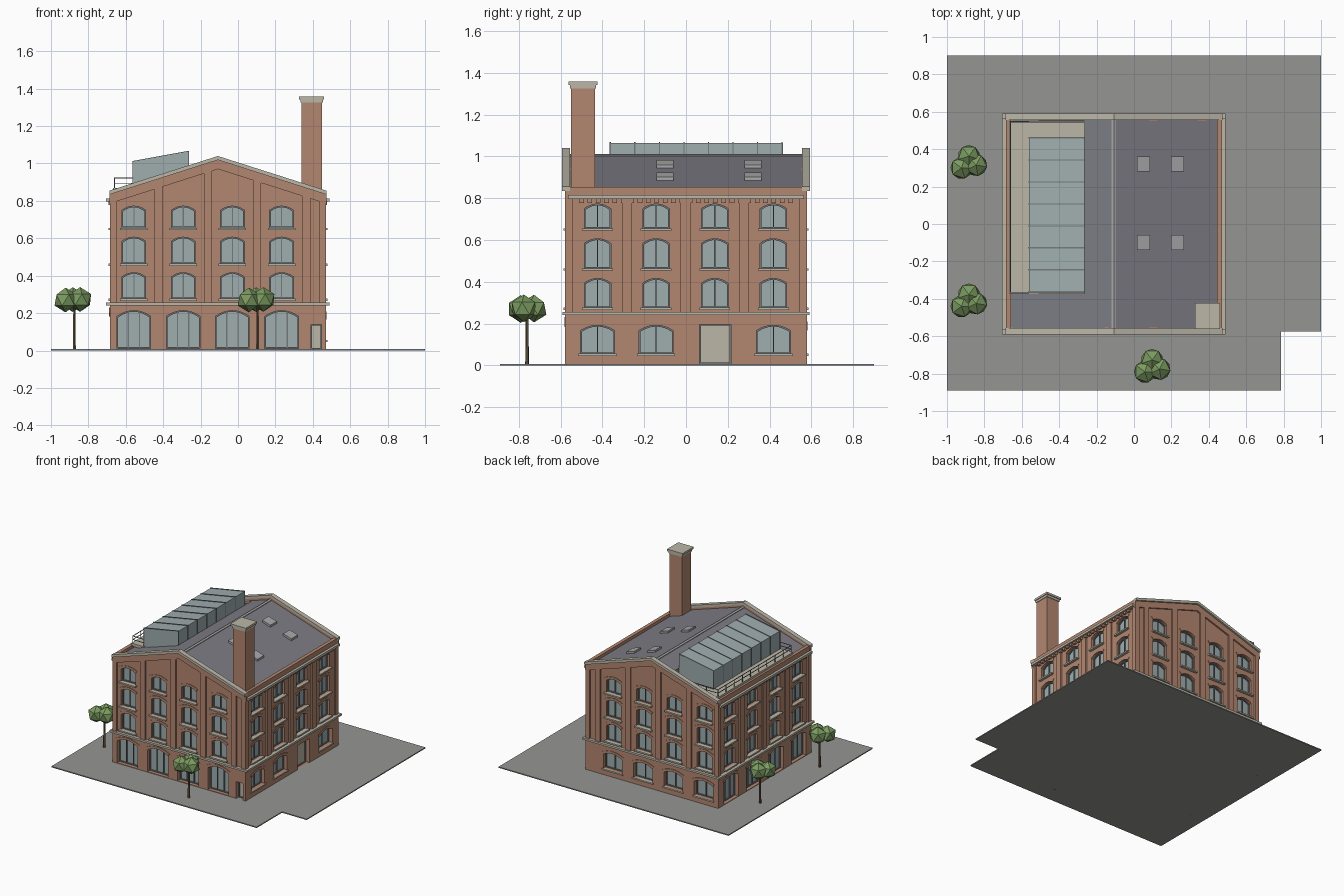
import bpy, bmesh, math
from mathutils import Matrix, Vector

if "Cube" in bpy.data.objects:
    bpy.data.objects.remove(bpy.data.objects["Cube"])

COL = dict(brick=(.45, .24, .16), stone=(.5, .47, .39), roof=(.2, .2, .23), glass=(.35, .42, .43),
           frame=(.17, .19, .2), paving=(.3, .3, .29), leaf=(.2, .33, .12), bark=(.15, .1, .06),
           metal=(.4, .4, .41))
MATS = {}
for k, c in COL.items():
    MATS[k] = bpy.data.materials.new(k)
    MATS[k].diffuse_color = (*c, 1)

CX, D, IN = -.1075, .578, .566       # building centre, outer wall face, recessed wall face
parts = {}


def part(name, mat=None):
    if name not in parts:
        parts[name] = (bmesh.new(), mat)
    return parts[name][0]


def at(side, u, w, z):
    # u runs along the wall, w is the distance out from the building centre
    return {'front': (u, -w, z), 'back': (u, w, z), 'right': (CX + w, u, z), 'left': (CX - w, u, z)}[side]


def prism(name, mat, side, poly, w0, w1):
    bm = part(name, mat)
    a, b = [[bm.verts.new(at(side, u, w, z)) for u, z in poly] for w in (w0, w1)]
    bm.faces.new(a)
    bm.faces.new(b[::-1])
    for i in range(len(a)):
        j = (i + 1) % len(a)
        bm.faces.new((a[i], b[i], b[j], a[j]))


def strip(name, mat, side, outer, inner, w0, w1, closed=False):
    # solid band between two matching lines
    bm = part(name, mat)
    rows = [[bm.verts.new(at(side, u, w, z)) for u, z in line]
            for line, w in ((outer, w0), (outer, w1), (inner, w1), (inner, w0))]
    n = len(outer)
    for i in range(n if closed else n - 1):
        j = (i + 1) % n
        for k in range(4):
            r, s = rows[k], rows[(k + 1) % 4]
            bm.faces.new((r[i], r[j], s[j], s[i]))
    if not closed:
        bm.faces.new([r[0] for r in rows])
        bm.faces.new([r[-1] for r in rows][::-1])


def rect(u0, u1, z0, z1):
    return [(u0, z0), (u1, z0), (u1, z1), (u0, z1)]


def box(name, mat, x0, x1, y0, y1, z0, z1):
    prism(name, mat, 'back', rect(x0, x1, z0, z1), y0, y1)


def crown(u, w, z, rise, n=8):
    return [(u + w / 2 * t, z - rise * t * t) for t in (1 - 2 * i / n for i in range(n + 1))]


def arch(u, w, z0, z1, rise, e=0):
    return [(u - w / 2 - e, z0 - e), (u + w / 2 + e, z0 - e)] + crown(u, w + 2 * e, z1 + e, rise)


def opening(side, u, w, z0, z1, rise, face, cut, fill='glass', sill=True, mull=1):
    prism(cut, None, side, arch(u, w, z0, z1, rise), D - .045, D + .05)
    label = 'window_glass' if fill == 'glass' else 'doors'
    prism(label, fill, side, arch(u, w, z0, z1, rise, .002), D - .047, D - .037)
    strip('window_frames', 'frame', side, arch(u, w, z0, z1, rise, .001),
          arch(u, w, z0, z1, rise, -.006), D - .04, D - .028, True)
    for i in range(mull):
        m = u + w * ((i + 1) / (mull + 1) - .5)
        prism('window_frames', 'frame', side, rect(m - .003, m + .003, z0, z1 - rise * .2), D - .038, D - .029)
    if rise:
        strip('brick_arches', 'brick', side, crown(u, w + .03, z1 + .018, rise),
              crown(u, w, z1, rise), face - .01, face + .004)
    if sill:
        prism('window_sills', 'stone', side, rect(u - w / 2 - .01, u + w / 2 + .01, z0 - .011, z0),
              D - .04, D + .008)


def roof_z(x):
    return 1.005 - .319 * abs(x - CX)


# ground slab with notched corner
bm = part('paving', 'paving')
f = bm.faces.new([bm.verts.new((x, y, 0)) for x, y in
                  ((-1, -.89), (.785, -.89), (.785, -.575), (1, -.575), (1, .9), (-1, .9))])
for v in bmesh.ops.extrude_face_region(bm, geom=[f])['geom']:
    if isinstance(v, bmesh.types.BMVert):
        v.co.z = .008

# main walls: flush ground floor, recessed upper floors with gables
box('ground_floor_walls', 'brick', CX - D, CX + D, -D, D, .002, .25)
prism('upper_walls', 'brick', 'front', [(CX - IN, .245), (CX + IN, .245), (CX + IN, .82),
                                        (CX, .998), (CX - IN, .82)], -IN, IN)
strip('roof', 'roof', 'front', [(CX + s * .562, roof_z(CX + .562)) if s else (CX, 1.005) for s in (-1, 0, 1)],
      [(CX + s * .562, roof_z(CX + .562) - .02) if s else (CX, .985) for s in (-1, 0, 1)], -.562, .562)

# windows, doors and pilasters
FX = [-.557, -.293, -.03, .233]
SY = [-.423, -.143, .1375, .418]
ROWS = [(.277, .416), (.464, .606), (.656, .772)]
for side in ('front', 'back', 'left', 'right'):
    gable = side in ('front', 'back')
    for i, u in enumerate(FX if gable else SY):
        for z0, z1 in ROWS:
            opening(side, u, .127, z0, z1, .022, IN, 'cut_upper')
        if side in ('front', 'left'):
            opening(side, u, .18, .012, .213, .03, D, 'cut_ground', sill=False, mull=2)
        elif side == 'right' and i == 2:
            opening(side, .14, .15, .008, .197, 0, D, 'cut_ground', 'stone', False, 0)
        else:
            opening(side, u, .163, .057, .192, .025, D, 'cut_ground')
    if gable:
        spans = [(p - .022, p + .022) for p in (-.425, -.161, .102, .365)]
        spans += [(CX - D, CX - .543), (CX + .543, CX + D)]
        for a, b in spans:
            prism('pilasters', 'brick', side, [(a, .25), (b, .25), (b, roof_z(b)), (a, roof_z(a))], .55, D)
        # gable parapet and stone coping
        line = lambda dz: [(CX - .58, .835 + dz), (CX, 1.02 + dz), (CX + .58, .835 + dz)]
        strip('gable_parapets', 'brick', side, line(0), line(-.05), .555, D)
        strip('gable_coping', 'stone', side, line(.02), line(-.001), .555, .592)
        prism('string_course', 'stone', side, rect(CX - .597, CX + .597, .241, .256), .55, .59)
    else:
        for p in (-.283, -.003, .278):
            prism('pilasters', 'brick', side, rect(p - .024, p + .024, .25, .8), .55, D)
        for s in (-1, 1):
            prism('pilasters', 'brick', side, rect(*sorted((s * .543, s * .575)), .25, .84), .55, D - .001)
        prism('eaves_parapets', 'brick', side, rect(-.57, .57, .795, .853), .55, D)
        prism('eaves_cornice', 'stone', side, rect(-.565, .565, .796, .814), .55, .597)
        prism('string_course', 'stone', side, rect(-.575, .575, .241, .256), .55, .597)
        for i in range(26):
            c = -.5 + i * .04
            prism('dentils', 'brick', side, rect(c - .011, c + .011, .778, .797), .555, .584)
opening('front', .418, .057, .008, .14, 0, D, 'cut_ground', 'stone', False, 0)

# ridge cap and skylights
strip('ridge_cap', 'metal', 'front', [(CX - .012, 1.006), (CX, 1.012), (CX + .012, 1.006)],
      [(CX - .012, .99), (CX, .99), (CX + .012, .99)], -.56, .56)
for x in (.05, .232):
    for y in (-.1, .32):
        a, b = x - .035, x + .035
        prism('skylights', 'metal', 'back', [(a, roof_z(a) - .01), (b, roof_z(b) - .01),
              (b, roof_z(b) + .016), (a, roof_z(a) + .016)], y - .04, y + .04)

# chimney
box('chimney', 'brick', .34, .45, -.55, -.435, .8, 1.335)
box('chimney_cap', 'stone', .335, .455, -.555, -.43, 1.325, 1.342)
box('chimney_cap', 'stone', .327, .461, -.562, -.423, 1.342, 1.358)

# roof terrace with glazed room
box('cut_terrace', None, -.66, -.264, -.372, .552, .852, 1.2)
box('terrace_deck', 'stone', -.668, -.264, -.372, .552, .845, .868)
room = [(-.562, .86), (-.264, .86), (-.264, 1.064), (-.562, 1.01)]
prism('glass_room', 'glass', 'back', room, -.365, .463)
for i in range(8):
    y = -.362 + i * .8215 / 7
    strip('glass_room_ribs', 'frame', 'back', [(-.565, .865), (-.565, 1.013), (-.262, 1.068), (-.262, .95)],
          [(-.558, .865), (-.558, 1.006), (-.268, 1.06), (-.268, .95)], y - .003, y + .003)

# terrace railing
for z in (.895, .922):
    box('railing', 'frame', -.662, -.658, -.365, .548, z - .002, z + .002)
    for y in (-.365, .546):
        box('railing', 'frame', -.66, -.56 if y < 0 else -.27, y - .002, y + .002, z - .002, z + .002)
for i in range(10):
    y = -.365 + i * .911 / 9
    box('railing', 'frame', -.662, -.658, y - .002, y + .002, .86, .924)
for x in (-.56, -.46, -.36, -.27):
    box('railing', 'frame', x - .002, x + .002, .544, .548, .86, .924)

# trees
for x, y in ((-.88, .33), (-.88, -.41), (.1, -.76)):
    bmesh.ops.create_cone(part('tree_trunks', 'bark'), cap_ends=True, segments=6, radius1=.009, radius2=.006,
                          depth=.26, matrix=Matrix.Translation((x + .005, y, .13)))
    for k, (dx, dy, dz) in enumerate(((-.042, -.03, 0), (.036, -.015, .003), (-.003, .033, .002))):
        m = Matrix.Translation((x + dx, y + dy, .27 + dz)) @ Matrix.Rotation(k * 1.1, 4, 'Z')
        bmesh.ops.create_icosphere(part('tree_crowns', 'leaf'), subdivisions=1, radius=.066, matrix=m)

# turn the collected parts into objects
objs = {}
for name, (bm, mat) in parts.items():
    bmesh.ops.recalc_face_normals(bm, faces=bm.faces)
    me = bpy.data.meshes.new(name)
    bm.to_mesh(me)
    bm.free()
    if mat:
        me.materials.append(MATS[mat])
    objs[name] = bpy.data.objects.new(name, me)
    bpy.context.collection.objects.link(objs[name])

# cut the openings and the terrace
for target, cutter in (('ground_floor_walls', 'cut_ground'), ('upper_walls', 'cut_upper'),
                       ('upper_walls', 'cut_terrace'), ('roof', 'cut_terrace')):
    mod = objs[target].modifiers.new(cutter, 'BOOLEAN')
    mod.operation, mod.solver, mod.object = 'DIFFERENCE', 'EXACT', objs[cutter]
    bpy.context.view_layer.objects.active = objs[target]
    bpy.ops.object.modifier_apply(modifier=mod.name)
for c in ('cut_ground', 'cut_upper', 'cut_terrace'):
    bpy.data.objects.remove(objs[c])

for m in bpy.data.materials:
    if m.users and not m.is_grease_pencil:
        m.use_nodes = True
        m.node_tree.nodes["Principled BSDF"].inputs["Base Color"].default_value = m.diffuse_color
